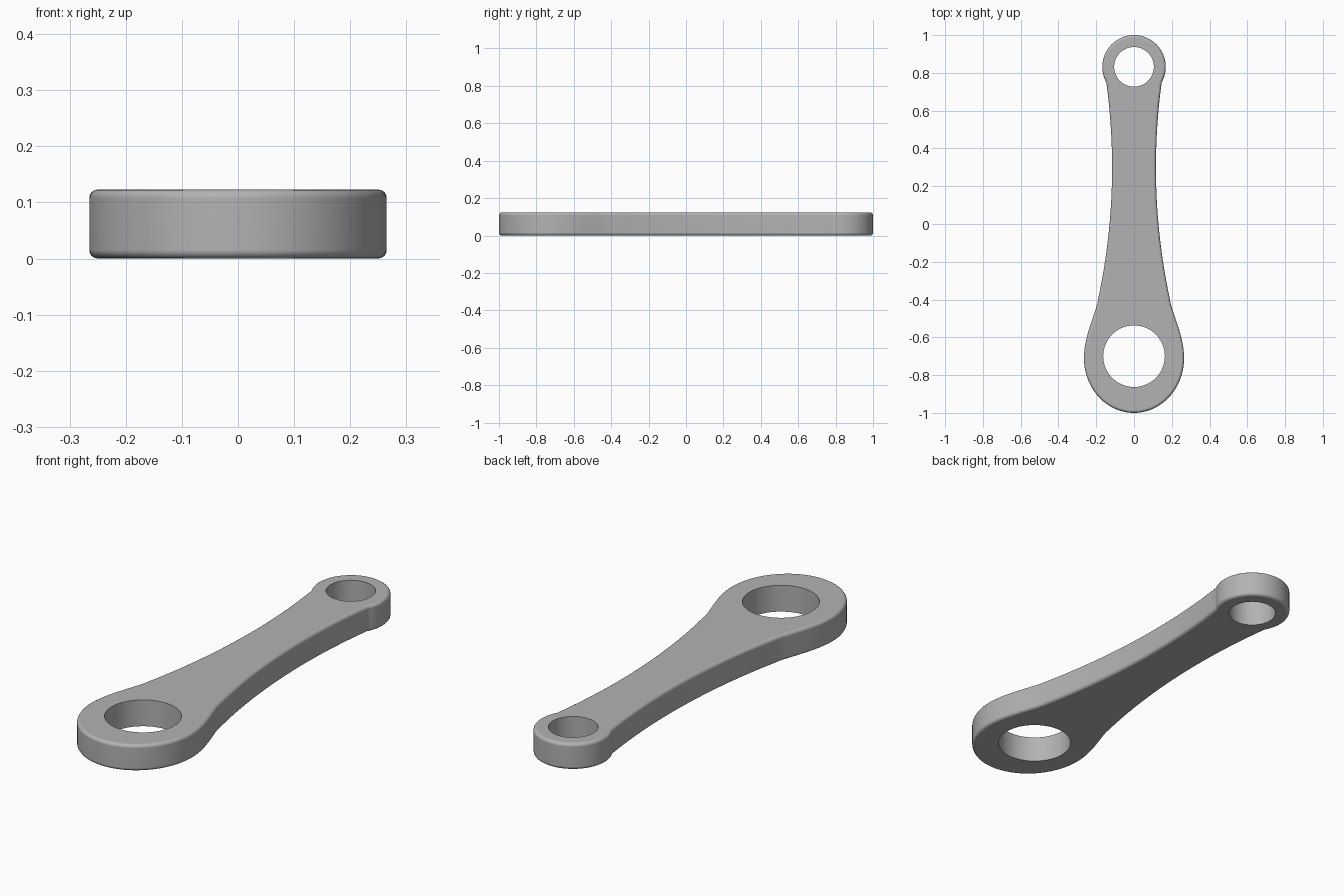
import bpy, bmesh, math
from mathutils import Vector
from mathutils.geometry import interpolate_bezier

if "Cube" in bpy.data.objects:
    bpy.data.objects.remove(bpy.data.objects["Cube"], do_unlink=True)

HEIGHT = 0.123
BIG_Y, SMALL_Y = -0.70, 0.832
SMALL_R = 0.168
WAIST, WAIST_Y, SIDE_R = 0.116, 0.30, 3.33

steel = bpy.data.materials.new("grey steel")
steel.use_nodes = True
grey = (0.45, 0.45, 0.45, 1)
steel.diffuse_color = grey
steel.node_tree.nodes["Principled BSDF"].inputs["Base Color"].default_value = grey


def half_outline():
    """Right-hand edge, from the big end's tip to the small end's tip."""
    pts = []
    # rounded big end
    for i in range(25):
        a = math.radians(-90 + 90 * i / 24)
        pts.append((0.265 * math.cos(a), -0.71 + 0.29 * math.sin(a)))
    # shoulder running into the shank
    shoulder = interpolate_bezier(Vector((0.265, -0.71)), Vector((0.265, -0.61)),
                                  Vector((0.222, -0.515)), Vector((0.195, -0.425)), 12)
    pts += [(p.x, p.y) for p in shoulder[1:]]
    # hollow shank side, one long arc
    for i in range(1, 33):
        y = -0.425 + 1.175 * i / 32
        pts.append((WAIST + SIDE_R - math.sqrt(SIDE_R ** 2 - (y - WAIST_Y) ** 2), y))
    # rounded small end
    start = math.asin((0.75 - SMALL_Y) / SMALL_R)
    for i in range(1, 33):
        a = start + (math.pi / 2 - start) * i / 32
        pts.append((SMALL_R * math.cos(a), SMALL_Y + SMALL_R * math.sin(a)))
    return pts


# link body: mirrored outline, extruded, with rounded rims
right = half_outline()
outline = right + [(-x, y) for x, y in reversed(right[1:-1])]
bm = bmesh.new()
base = bm.faces.new([bm.verts.new((x, y, 0)) for x, y in outline])
top = bmesh.ops.extrude_face_region(bm, geom=[base])["geom"]
bmesh.ops.translate(bm, vec=(0, 0, HEIGHT),
                    verts=[v for v in top if isinstance(v, bmesh.types.BMVert)])
bmesh.ops.recalc_face_normals(bm, faces=bm.faces)
rims = [e for e in bm.edges if abs(e.verts[0].co.z - e.verts[1].co.z) < 1e-5]
bmesh.ops.bevel(bm, geom=rims, offset=0.015, segments=4, profile=0.5, affect='EDGES')
mesh = bpy.data.meshes.new("link_body")
bm.to_mesh(mesh)
bm.free()
mesh.materials.append(steel)
body = bpy.data.objects.new("link_body", mesh)
bpy.context.collection.objects.link(body)
bpy.ops.object.select_all(action='DESELECT')

# pin holes
for name, y, radius in (("big_hole", BIG_Y, 0.163), ("small_hole", SMALL_Y, 0.105)):
    bpy.ops.mesh.primitive_cylinder_add(vertices=64, radius=radius, depth=0.5,
                                        location=(0, y, HEIGHT / 2))
    cutter = bpy.context.object
    cutter.name = name + "_cutter"
    cutter.hide_render = True
    cutter.data.materials.append(steel)
    cut = body.modifiers.new(name, 'BOOLEAN')
    cut.object = cutter
    cut.solver = 'EXACT'
    bpy.context.view_layer.objects.active = body
    bpy.ops.object.modifier_apply(modifier=cut.name)
    bpy.data.objects.remove(cutter, do_unlink=True)

body.select_set(True)
bpy.context.view_layer.objects.active = body
bpy.ops.object.shade_smooth_by_angle(angle=math.radians(35))
flat = body.modifiers.new("flat_caps", 'WEIGHTED_NORMAL')
flat.keep_sharp = True
